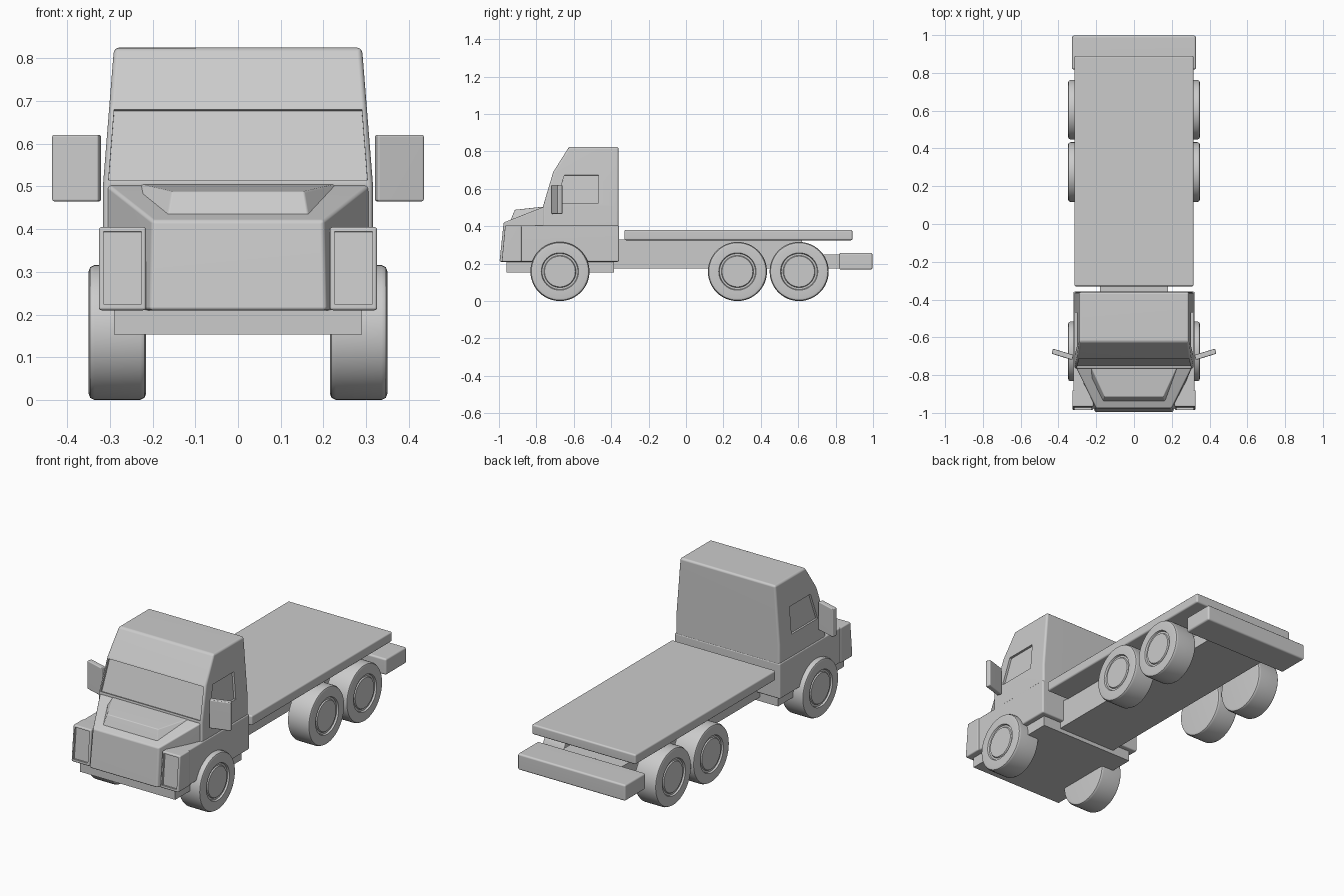
import bpy, bmesh
from math import radians, tau
from mathutils import Matrix, Vector

cube = bpy.data.objects.get("Cube")
if cube:
    bpy.data.objects.remove(cube, do_unlink=True)

grey = bpy.data.materials.new("plain_grey")
grey.use_nodes = True
grey.diffuse_color = (0.6, 0.6, 0.6, 1)
grey.node_tree.nodes["Principled BSDF"].inputs["Base Color"].default_value = (0.6, 0.6, 0.6, 1)


def loft(ring_a, ring_b):
    """Closed solid between two matching rings of points."""
    bm = bmesh.new()
    a = [bm.verts.new(p) for p in ring_a]
    b = [bm.verts.new(p) for p in ring_b]
    bm.faces.new(a)
    bm.faces.new(b)
    for i in range(len(a)):
        j = (i + 1) % len(a)
        bm.faces.new((a[i], a[j], b[j], b[i]))
    return bm


def make(name, bm, bevel=0.0, cutters=()):
    """Turn a bmesh into an object, round its edges, cut its recesses, shade it."""
    bmesh.ops.recalc_face_normals(bm, faces=bm.faces[:])
    mesh = bpy.data.meshes.new(name)
    bm.to_mesh(mesh)
    bm.free()
    mesh.materials.append(grey)
    ob = bpy.data.objects.new(name, mesh)
    bpy.context.collection.objects.link(ob)
    bpy.ops.object.select_all(action='DESELECT')
    ob.select_set(True)
    bpy.context.view_layer.objects.active = ob
    if bevel:
        mod = ob.modifiers.new("rounded_edges", 'BEVEL')
        mod.width, mod.segments = bevel, 3
        mod.limit_method, mod.angle_limit = 'ANGLE', radians(30)
        bpy.ops.object.modifier_apply(modifier=mod.name)
    for cutter in cutters:
        mod = ob.modifiers.new("recess", 'BOOLEAN')
        mod.operation, mod.solver, mod.object = 'DIFFERENCE', 'EXACT', cutter
        bpy.ops.object.modifier_apply(modifier=mod.name)
        bpy.data.objects.remove(cutter, do_unlink=True)
    bpy.ops.object.shade_smooth_by_angle(angle=radians(32))
    ob.modifiers.new("even_shading", 'WEIGHTED_NORMAL').keep_sharp = True
    return ob


def recess(points, normal, depth=0.012):
    """Cutter that sinks an outline below the surface it lies on."""
    n = Vector(normal).normalized()
    cutter = make("recess_cutter", loft([Vector(p) - n * depth for p in points],
                                        [Vector(p) + n * 0.05 for p in points]))
    cutter.hide_render = True
    return cutter


def box_bm(x, y, z):
    ring = lambda h: [(x[0], y[0], h), (x[1], y[0], h), (x[1], y[1], h), (x[0], y[1], h)]
    return loft(ring(z[0]), ring(z[1]))


def box(name, half_width, y, z, bevel=0.0):
    return make(name, box_bm((-half_width, half_width), y, z), bevel)


def trapezoid(front, back):
    """Ring symmetric in x from a front and a back (half width, y, z)."""
    return [(-front[0], *front[1:]), front, back, (-back[0], *back[1:])]


# Cab: extruded side profile whose upper half leans inwards
WAIST, SIDE, LEAN = 0.505, 0.316, 0.08
profile = [(-0.36, 0.22), (-0.36, 0.825), (-0.625, 0.825),
           (-0.71, 0.69), (-0.765, WAIST), (-0.765, 0.22)]
cab = loft([(-SIDE, y, z) for y, z in profile], [(SIDE, y, z) for y, z in profile])
bmesh.ops.bisect_plane(cab, geom=cab.verts[:] + cab.edges[:] + cab.faces[:],
                       plane_co=(0, 0, WAIST), plane_no=(0, 0, 1), dist=0.0005)
lean_in = lambda z: SIDE - max(0, z - WAIST) * LEAN
for v in cab.verts:
    v.co.x = lean_in(v.co.z) * (1 if v.co.x > 0 else -1)

# Windscreen and door windows are shallow recesses in the cab
cuts = [recess(trapezoid((0.303, -0.762, 0.515), (0.29, -0.713, 0.68)), (0, -0.958, 0.285))]
window = [(-0.695, 0.525), (-0.65, 0.673), (-0.468, 0.673), (-0.468, 0.525)]
for s in (1, -1):
    cuts.append(recess([(s * lean_in(z), y, z) for y, z in window], (s, 0, LEAN)))
make("cab", cab, 0.012, cuts)

# Lower cab body and skirt
make("lower_body", box_bm((-0.321, 0.321), (-0.94, -0.358), (0.21, 0.405)), 0.008)
box("skirt", 0.29, (-0.96, -0.385), (0.153, 0.23))

# Bonnet wedge with its raised centre
make("bonnet", loft(trapezoid((0.205, -0.997, 0.21), (0.312, -0.75, 0.21)),
                    trapezoid((0.2, -0.975, 0.42), (0.312, -0.75, 0.508))), 0.008)
make("bonnet_bulge", loft(trapezoid((0.167, -0.945, 0.415), (0.275, -0.74, 0.48)),
                          trapezoid((0.155, -0.915, 0.488), (0.235, -0.74, 0.507))), 0.004)

for s, side in ((1, "left"), (-1, "right")):
    # Headlight housing with a sunken lens
    ring = lambda y, z: [(s * 0.215, y, z), (s * 0.326, y, z),
                         (s * 0.326, -0.88, z), (s * 0.215, -0.88, z)]
    lens = recess([(s * 0.226, -0.984, 0.225), (s * 0.315, -0.984, 0.225),
                   (s * 0.315, -0.968, 0.394), (s * 0.226, -0.968, 0.394)], (0, -1, 0.1))
    make(side + "_headlight", loft(ring(-0.985, 0.21), ring(-0.967, 0.405)), 0.007, [lens])

    # Door mirror, swept back at its outer end
    mirror = box_bm((-0.057, 0.057), (-0.014, 0.014), (0.465, 0.621))
    bmesh.ops.transform(mirror, verts=mirror.verts[:],
                        matrix=Matrix.Translation((s * 0.378, -0.69, 0))
                        @ Matrix.Rotation(s * radians(17), 4, 'Z'))
    make(side + "_mirror", mirror, 0.005)

# Chassis, load bed and rear bumper
box("chassis_frame", 0.18, (-0.4, 0.85), (0.175, 0.25))
box("bed_support", 0.18, (-0.4, 0.62), (0.245, 0.33))
box("load_bed", 0.316, (-0.33, 0.89), (0.325, 0.38), 0.009)
box("rear_bumper", 0.328, (0.818, 0.997), (0.168, 0.257), 0.01)

# Wheels: tyre and hub turned from one section (x, radius)
RADIUS = 0.158
section = [(0.215, 0), (0.215, 0.143), (0.219, 0.153), (0.229, RADIUS), (0.336, RADIUS),
           (0.346, 0.153), (0.35, 0.143), (0.35, 0.1), (0.341, 0.096),
           (0.341, 0.086), (0.347, 0.082), (0.347, 0)]
for axle, y in (("front", -0.674), ("middle", 0.275), ("rear", 0.605)):
    for s, side in ((1, "left"), (-1, "right")):
        bm = bmesh.new()
        verts = [bm.verts.new((s * x, y, RADIUS + r)) for x, r in section]
        edges = [bm.edges.new(pair) for pair in zip(verts, verts[1:])]
        bmesh.ops.spin(bm, geom=verts + edges, cent=(0, y, RADIUS), axis=(1, 0, 0),
                       angle=tau, steps=48)
        bmesh.ops.remove_doubles(bm, verts=bm.verts[:], dist=0.0005)
        make(f"{axle}_{side}_wheel", bm)
